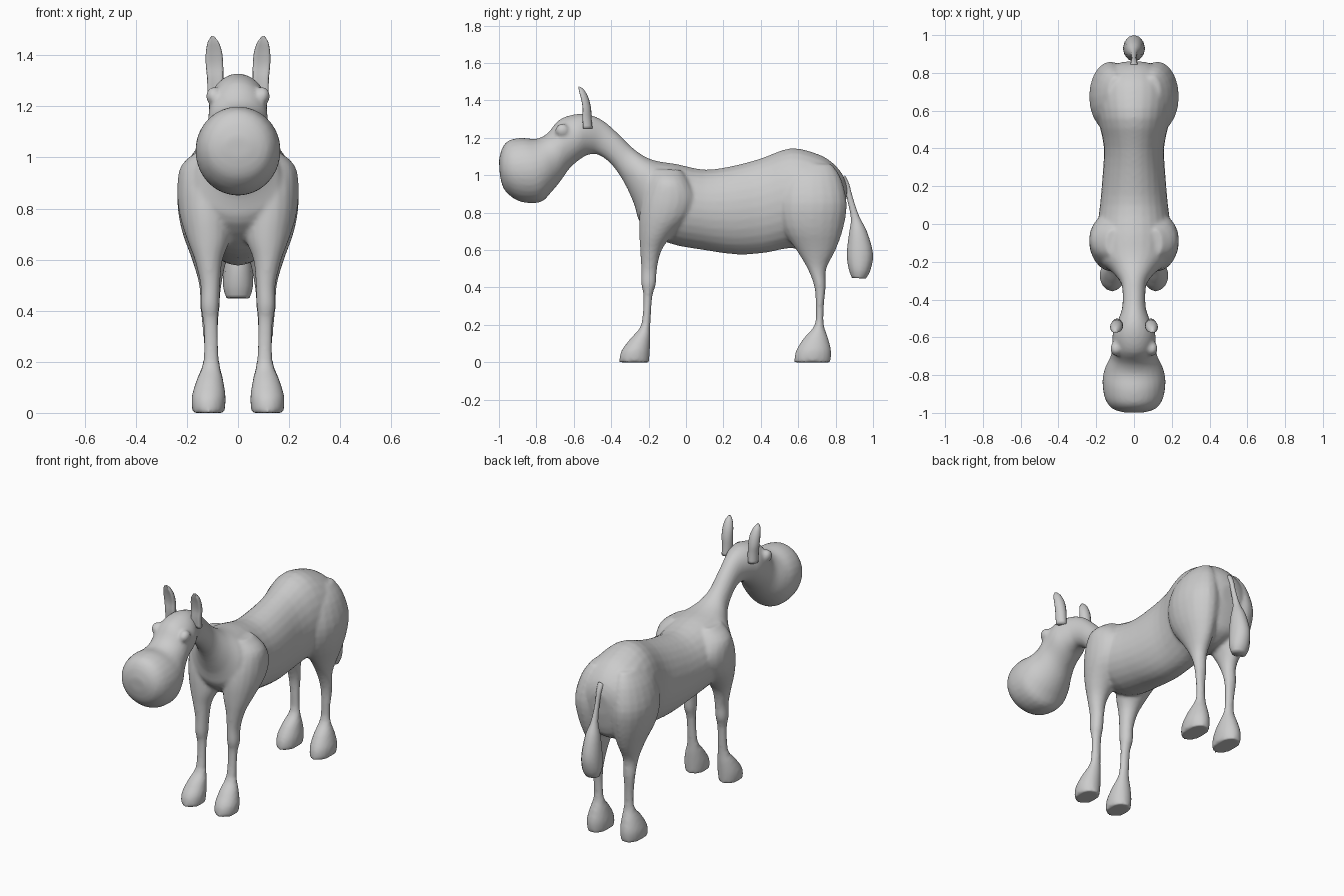
import bpy, bmesh, math
from mathutils import Vector


def smooth_rings(rings, steps):
    """Catmull-Rom interpolation between the rings."""
    out = []
    n = len(rings)
    for i in range(n - 1):
        p = [rings[max(0, min(n - 1, i + k))] for k in (-1, 0, 1, 2)]
        for s in range(steps):
            t = s / steps
            out.append([0.5 * (2 * b + (c - a) * t + (2 * a - 5 * b + 4 * c - d) * t * t
                               + (3 * b - a - 3 * c + d) * t ** 3) for a, b, c, d in zip(*p)])
    return out + [list(rings[-1])]


def loft(bm, rings, side=1, sides=20, steps=3, dent=0.0):
    """Ring = y1, z1, y2, z2 (ends of its diameter), x centre, x radius."""
    loops = []
    for y1, z1, y2, z2, cx, w in smooth_rings(rings, steps):
        mid = Vector((0, (y1 + y2) / 2, (z1 + z2) / 2))
        half = Vector((0, (y1 - y2) / 2, (z1 - z2) / 2))
        loop = []
        for k in range(sides):
            a = 2 * math.pi * k / sides
            s, c = math.sin(a), math.cos(a)
            if dent and c > 0:
                c -= dent * c ** 2
            loop.append(bm.verts.new(mid + half * c + Vector((side * (cx + w * s), 0, 0))))
        loops.append(loop)
    faces = [bm.faces.new(loops[0]), bm.faces.new(loops[-1])]
    for a, b in zip(loops, loops[1:]):
        for k in range(sides):
            j = (k + 1) % sides
            faces.append(bm.faces.new((a[k], a[j], b[j], b[k])))
    bmesh.ops.recalc_face_normals(bm, faces=faces)


def finish(bm, name):
    me = bpy.data.meshes.new(name)
    bm.to_mesh(me)
    bm.free()
    ob = bpy.data.objects.new(name, me)
    bpy.context.collection.objects.link(ob)
    for p in me.polygons:
        p.use_smooth = True
    return ob


def leg_rings(rows):
    return [(yf, z, yb, z, (xi + xo) / 2, (xo - xi) / 2) for z, yf, yb, xi, xo in rows]


# Head, neck and trunk: top point, bottom point, half width
trunk = [
    (-1.0, 1.08, -.995, 1.0, .05), (-.985, 1.14, -.97, .92, .115),
    (-.95, 1.185, -.89, .86, .155), (-.88, 1.2, -.78, .855, .167),
    (-.80, 1.195, -.72, .91, .152), (-.74, 1.225, -.67, .97, .125),
    (-.68, 1.295, -.62, 1.04, .115), (-.60, 1.325, -.56, 1.09, .113),
    (-.52, 1.325, -.52, 1.11, .09), (-.44, 1.29, -.47, 1.11, .065),
    (-.36, 1.22, -.40, 1.06, .06), (-.29, 1.15, -.33, .96, .07),
    (-.22, 1.10, -.275, .84, .12), (-.15, 1.075, -.24, .74, .18),
    (-.05, 1.06, -.1, .64, .2), (.1, 1.03, .1, .6, .18),
    (.25, 1.05, .27, .577, .166), (.4, 1.09, .42, .585, .16),
    (.56, 1.145, .55, .61, .19), (.7, 1.115, .68, .6, .21),
    (.78, 1.07, .76, .62, .19), (.84, 1.0, .82, .67, .14),
    (.862, .93, .85, .8, .06)]

# Legs: height, front y, back y, inner x, outer x
front_leg = leg_rings([
    (1.03, -.17, -.03, .08, .15), (.97, -.2, .02, .0, .222),
    (.88, -.235, .06, .0, .238), (.78, -.25, .03, .01, .23),
    (.68, -.25, -.07, .03, .2), (.6, -.245, -.13, .06, .17),
    (.5, -.24, -.155, .07, .147), (.42, -.24, -.16, .073, .147),
    (.35, -.228, -.18, .078, .137), (.2, -.24, -.19, .073, .137),
    (.13, -.295, -.19, .058, .162), (.06, -.347, -.193, .048, .182),
    (0, -.358, -.197, .053, .178)])
hind_leg = leg_rings([
    (1.06, .6, .78, .05, .14), (.98, .52, .83, .02, .2),
    (.85, .49, .86, .01, .237), (.72, .51, .842, .015, .222),
    (.6, .59, .80, .045, .18), (.5, .65, .75, .065, .152),
    (.4, .687, .747, .073, .147), (.3, .693, .737, .078, .137),
    (.2, .688, .737, .073, .137), (.13, .63, .76, .058, .162),
    (.06, .587, .777, .048, .182), (0, .577, .773, .053, .178)])

bm = bmesh.new()
loft(bm, [(a, b, c, d, 0, w) for a, b, c, d, w in trunk], sides=28)
for s in (1, -1):
    loft(bm, front_leg, s)
    loft(bm, hind_leg, s)
    # Eye bulge
    loft(bm, [(-.70, 1.245, -.695, 1.225, .095, .012), (-.68, 1.272, -.67, 1.205, .095, .029),
              (-.65, 1.275, -.64, 1.21, .095, .029), (-.625, 1.255, -.62, 1.235, .095, .012)], s)
body = finish(bm, "body_with_head_and_legs")

# Fuse the lofts into one soft skin
remesh = body.modifiers.new("fuse", 'REMESH')
remesh.mode = 'VOXEL'
remesh.voxel_size = .0105
remesh.use_smooth_shade = True
soft = body.modifiers.new("soften", 'SMOOTH')
soft.factor = .5
soft.iterations = 5

# Ears, hollowed on the front
for s, label in ((1, "left"), (-1, "right")):
    bm = bmesh.new()
    loft(bm, [(-.575, 1.25, -.50, 1.25, .09, .03), (-.578, 1.31, -.505, 1.31, .089, .032),
              (-.575, 1.36, -.508, 1.36, .092, .034), (-.582, 1.41, -.52, 1.41, .094, .032),
              (-.588, 1.45, -.54, 1.45, .097, .022), (-.583, 1.478, -.56, 1.47, .099, .006)],
         s, sides=16, dent=.75)
    finish(bm, label + "_ear")

# Tail with tuft
bm = bmesh.new()
loft(bm, [(.83, .96, .85, 1.0, 0, .02), (.848, .94, .872, .955, 0, .016),
          (.862, .87, .892, .88, 0, .013), (.882, .77, .926, .78, 0, .02),
          (.872, .69, .967, .70, 0, .042), (.86, .58, 1.0, .58, 0, .056),
          (.87, .50, .985, .49, 0, .058), (.887, .452, .96, .447, 0, .045)], sides=12)
finish(bm, "tail")
